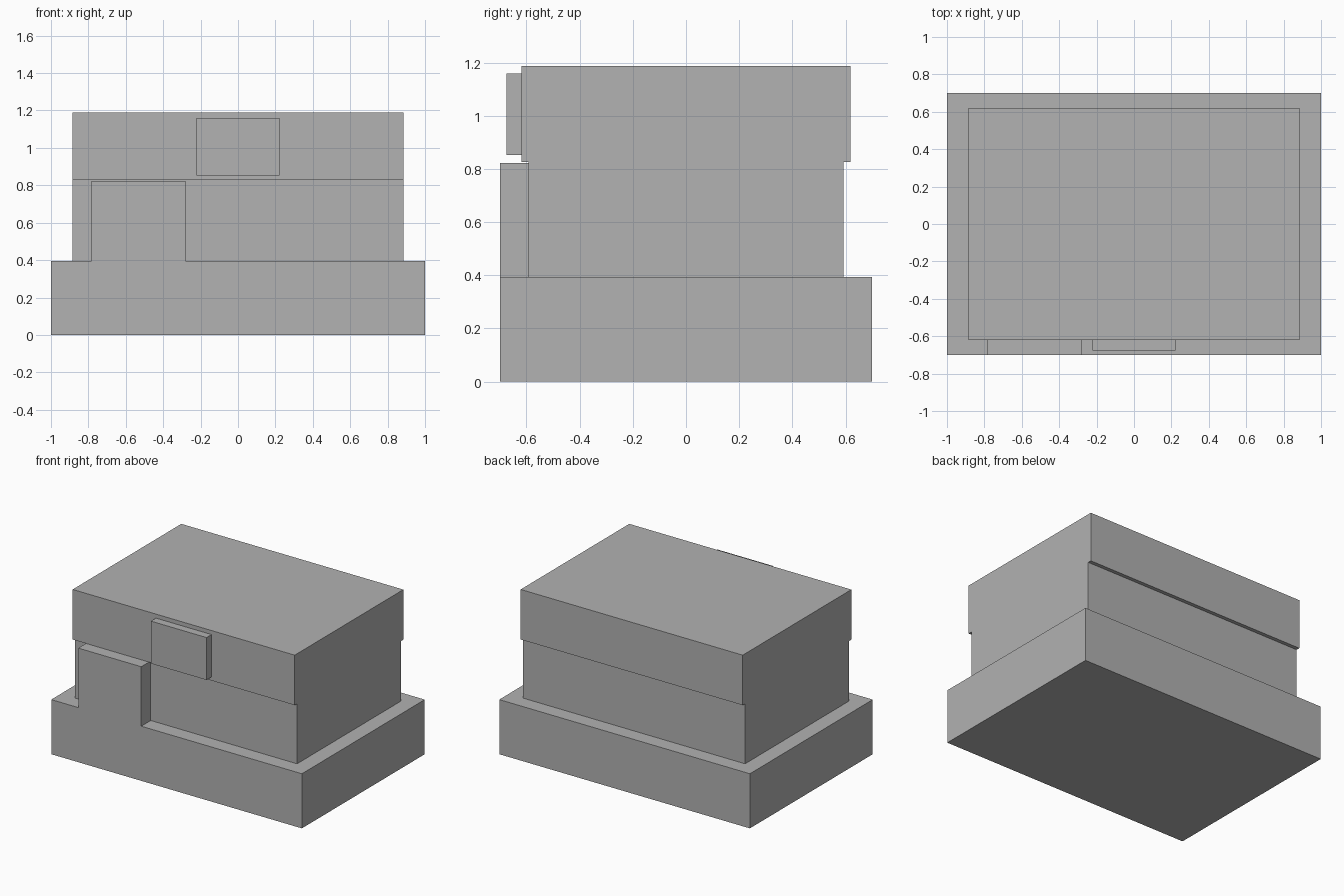
import bpy
import bmesh
from mathutils import Vector

if "Cube" in bpy.data.objects:
    bpy.data.objects.remove(bpy.data.objects["Cube"])

grey = bpy.data.materials.new("plain_grey")
grey.diffuse_color = (0.445, 0.445, 0.445, 1.0)
grey.use_nodes = True
grey.node_tree.nodes["Principled BSDF"].inputs["Base Color"].default_value = grey.diffuse_color


def box(name, x, y, z):
    """Axis-aligned box from (min, max) ranges."""
    bm = bmesh.new()
    bmesh.ops.create_cube(bm, size=1)
    for v in bm.verts:
        v.co = Vector([(a + b) / 2 + c * (b - a) for (a, b), c in zip((x, y, z), v.co)])
    mesh = bpy.data.meshes.new(name)
    bm.to_mesh(mesh)
    bm.free()
    mesh.materials.append(grey)
    obj = bpy.data.objects.new(name, mesh)
    bpy.context.collection.objects.link(obj)
    return obj


def fuse(target, other):
    """Union another solid into the target and drop the spare object."""
    mod = target.modifiers.new("fuse", 'BOOLEAN')
    mod.operation = 'UNION'
    mod.solver = 'EXACT'
    mod.object = other
    bpy.context.view_layer.objects.active = target
    bpy.ops.object.modifier_apply(modifier=mod.name)
    bpy.data.objects.remove(other)


# wide base with a raised tab flush with its front face
base = box("base", (-1, 1), (-0.7, 0.7), (0, 0.394))
tab = box("front_tab", (-0.784, -0.282), (-0.7, -0.59), (0.2, 0.823))
fuse(base, tab)

# body: recessed lower section and overhanging upper section, flush at the sides
body = box("body", (-0.886, 0.886), (-0.592, 0.592), (0.394, 0.95))
upper = box("upper_section", (-0.886, 0.886), (-0.619, 0.619), (0.827, 1.188))
fuse(body, upper)

# small plate on the front of the upper section
box("front_plate", (-0.222, 0.222), (-0.676, -0.619), (0.853, 1.159))
